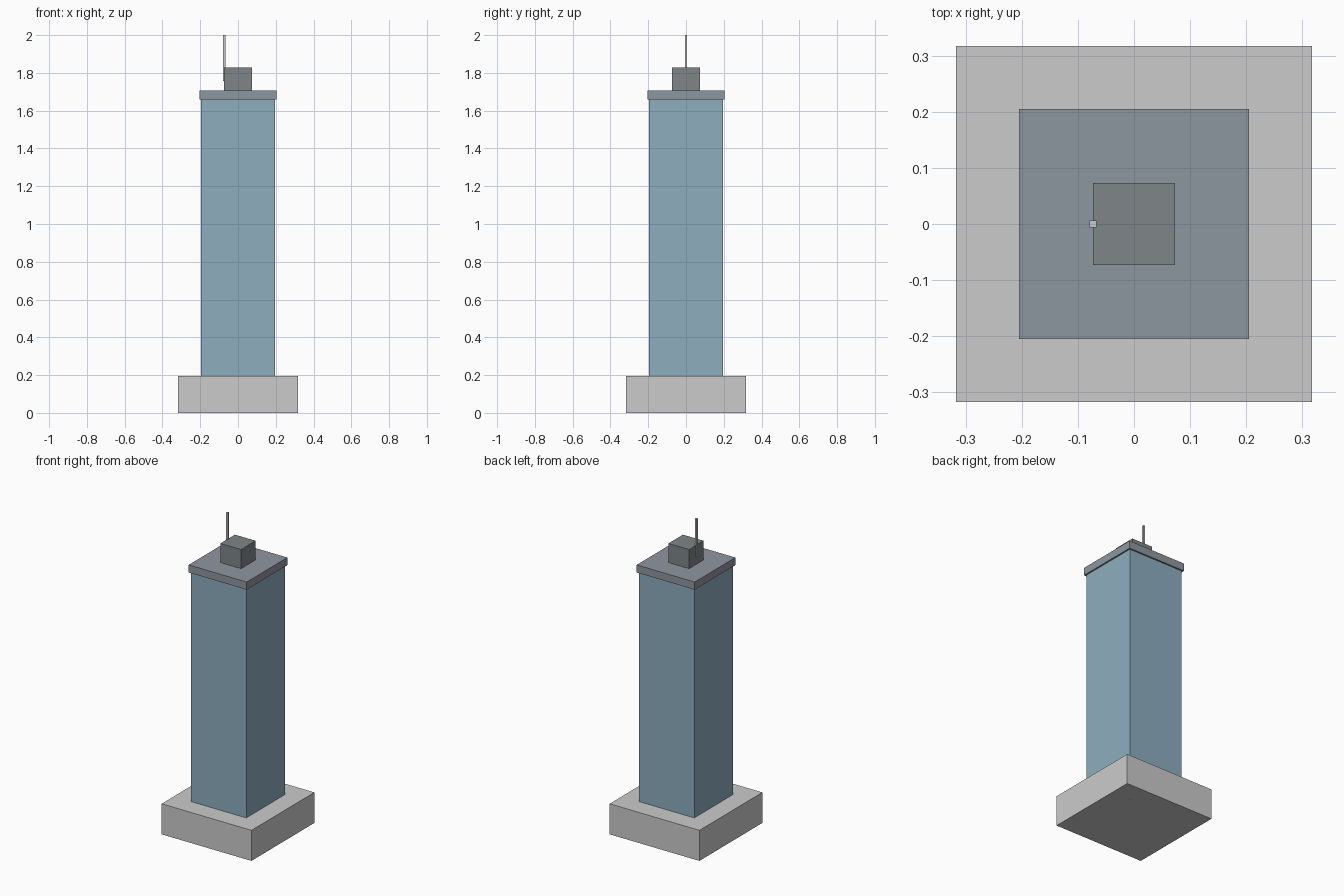
import bpy

if "Cube" in bpy.data.objects:
    bpy.data.objects.remove(bpy.data.objects["Cube"])

U = 2 / 82  # module: the tower is 82 modules tall


def box(name, width, z0, z1, color=None, x=0):
    """Square block of the given width between two heights, in modules."""
    bpy.ops.mesh.primitive_cube_add(size=1, location=(x * U, 0, (z0 + z1) / 2 * U))
    ob = bpy.context.object
    ob.name = name
    ob.scale = (width * U, width * U, (z1 - z0) * U)
    bpy.ops.object.transform_apply(location=False, rotation=False, scale=True)
    if color:
        mat = bpy.data.materials.new(name + "_material")
        mat.diffuse_color = (*color, 1)
        mat.use_nodes = True
        mat.node_tree.nodes["Principled BSDF"].inputs["Base Color"].default_value = mat.diffuse_color
        ob.data.materials.append(mat)
    return ob


# Wide podium at street level
box("podium", 26, 0, 8)
# Glass tower shaft, running down through the podium
box("tower_shaft", 16, 0, 68, (0.27, 0.42, 0.52))
# Overhanging roof slab
box("roof_slab", 16.8, 68, 70, (0.27, 0.31, 0.35))
# Rooftop plant room
box("plant_room", 6, 70, 75, (0.21, 0.24, 0.25))
# Antenna mast on the left side of the plant room
box("antenna", 0.5, 72, 82, x=-3)
